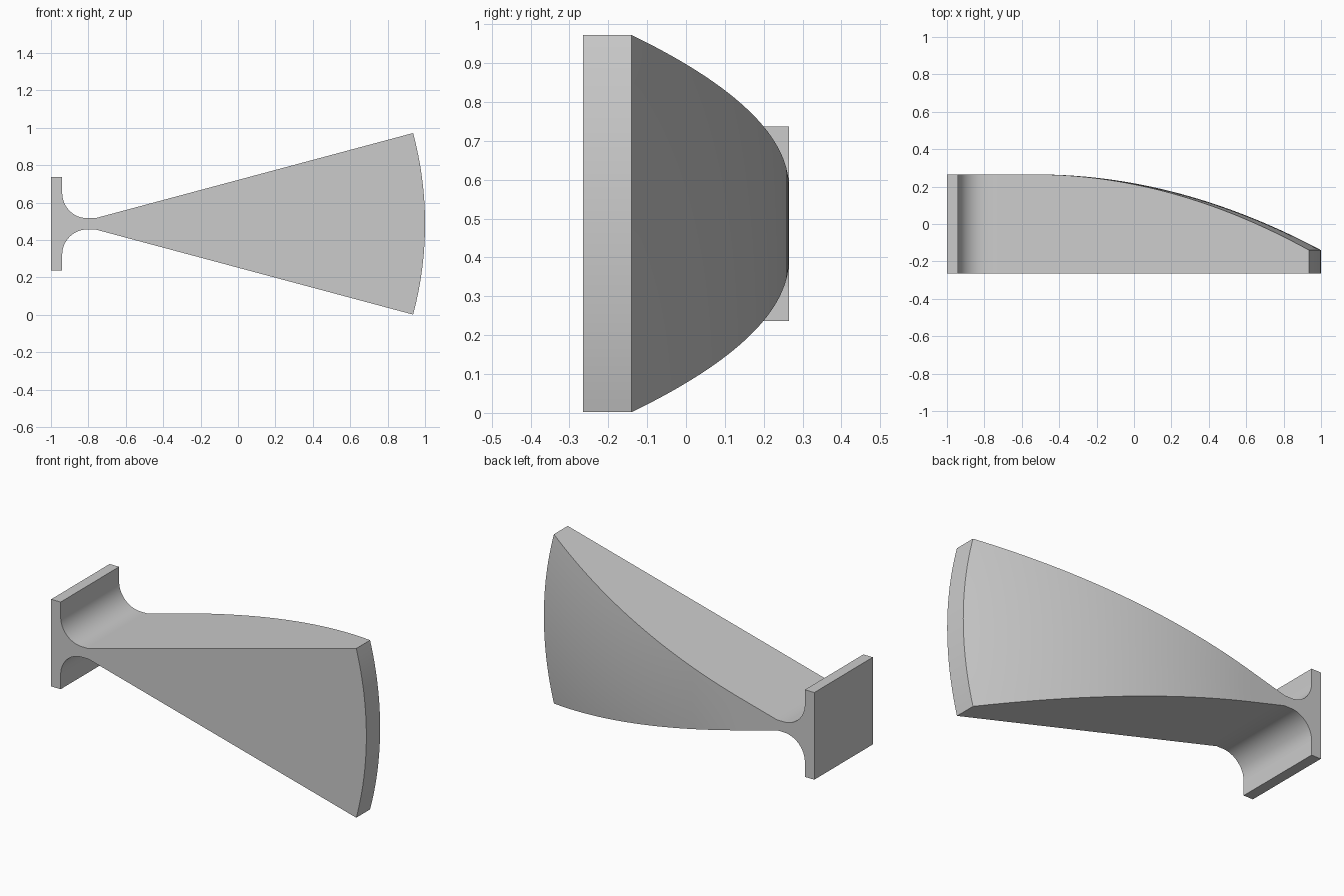
import bpy
import bmesh
import math

if "Cube" in bpy.data.objects:
    bpy.data.objects.remove(bpy.data.objects["Cube"])

grey = bpy.data.materials.new("light grey")
grey.use_nodes = True
colour = (0.6, 0.6, 0.6, 1)
grey.diffuse_color = colour
grey.node_tree.nodes["Principled BSDF"].inputs["Base Color"].default_value = colour

MID_Z = 0.487          # height of the symmetry plane
FRONT, BACK = -0.265, 0.265
HUB_X = -0.875         # centre of the fan-shaped sector
RADIUS = 1.875
SPREAD = math.radians(15)
NECK = 0.03            # half thickness of the neck
FILLET = 0.135
PLATE_X = -0.94
COLUMNS = 24


def finish(name, bm):
    bmesh.ops.recalc_face_normals(bm, faces=bm.faces)
    mesh = bpy.data.meshes.new(name)
    bm.to_mesh(mesh)
    bm.free()
    mesh.materials.append(grey)
    obj = bpy.data.objects.new(name, mesh)
    bpy.context.collection.objects.link(obj)
    return obj


def back_y(x):
    """Back surface: flat near the root, then falling away parabolically."""
    return BACK - 0.1753 * max(0, x + 0.52) ** 2


# Rows of (x, z, y of the back) running across the blade
steps = [2 * i / COLUMNS - 1 for i in range(COLUMNS + 1)]
rows = []
for i in range(13):    # rounded fillet between plate and neck
    a = math.pi / 2 * i / 12
    x = PLATE_X + FILLET * (1 - math.cos(a))
    half = NECK + FILLET * (1 - math.sin(a))
    rows.append([(x, half * t, BACK) for t in steps])
root_radius = NECK / math.sin(SPREAD)
for i in range(41):    # sector with a back revolved about the hub
    r = root_radius + (RADIUS - root_radius) * i / 40
    rows.append([(HUB_X + r * math.cos(SPREAD * t), r * math.sin(SPREAD * t),
                  back_y(HUB_X + r)) for t in steps])

# Blade: front and back grids joined by a closed rim
bm = bmesh.new()
front = [[bm.verts.new((x, FRONT, MID_Z + z)) for x, z, y in row] for row in rows]
back = [[bm.verts.new((x, y, MID_Z + z)) for x, z, y in row] for row in rows]
for grid in (front, back):
    for a, b in zip(grid, grid[1:]):
        for j in range(COLUMNS):
            bm.faces.new((a[j], a[j + 1], b[j + 1], b[j]))
for side in (0, -1):
    for i in range(len(rows) - 1):
        bm.faces.new((front[i][side], front[i + 1][side], back[i + 1][side], back[i][side]))
    for j in range(COLUMNS):
        bm.faces.new((front[side][j], front[side][j + 1], back[side][j + 1], back[side][j]))
blade = finish("blade", bm)
bpy.ops.object.select_all(action="DESELECT")
blade.select_set(True)
bpy.context.view_layer.objects.active = blade
bpy.ops.object.shade_smooth_by_angle(angle=math.radians(25))

# Flat mounting plate at the root
bm = bmesh.new()
bmesh.ops.create_cube(bm, size=1)
bmesh.ops.scale(bm, verts=bm.verts, vec=(PLATE_X + 1, BACK - FRONT, 0.5))
bmesh.ops.translate(bm, verts=bm.verts, vec=((PLATE_X - 1) / 2, 0, MID_Z))
finish("mounting_plate", bm)
